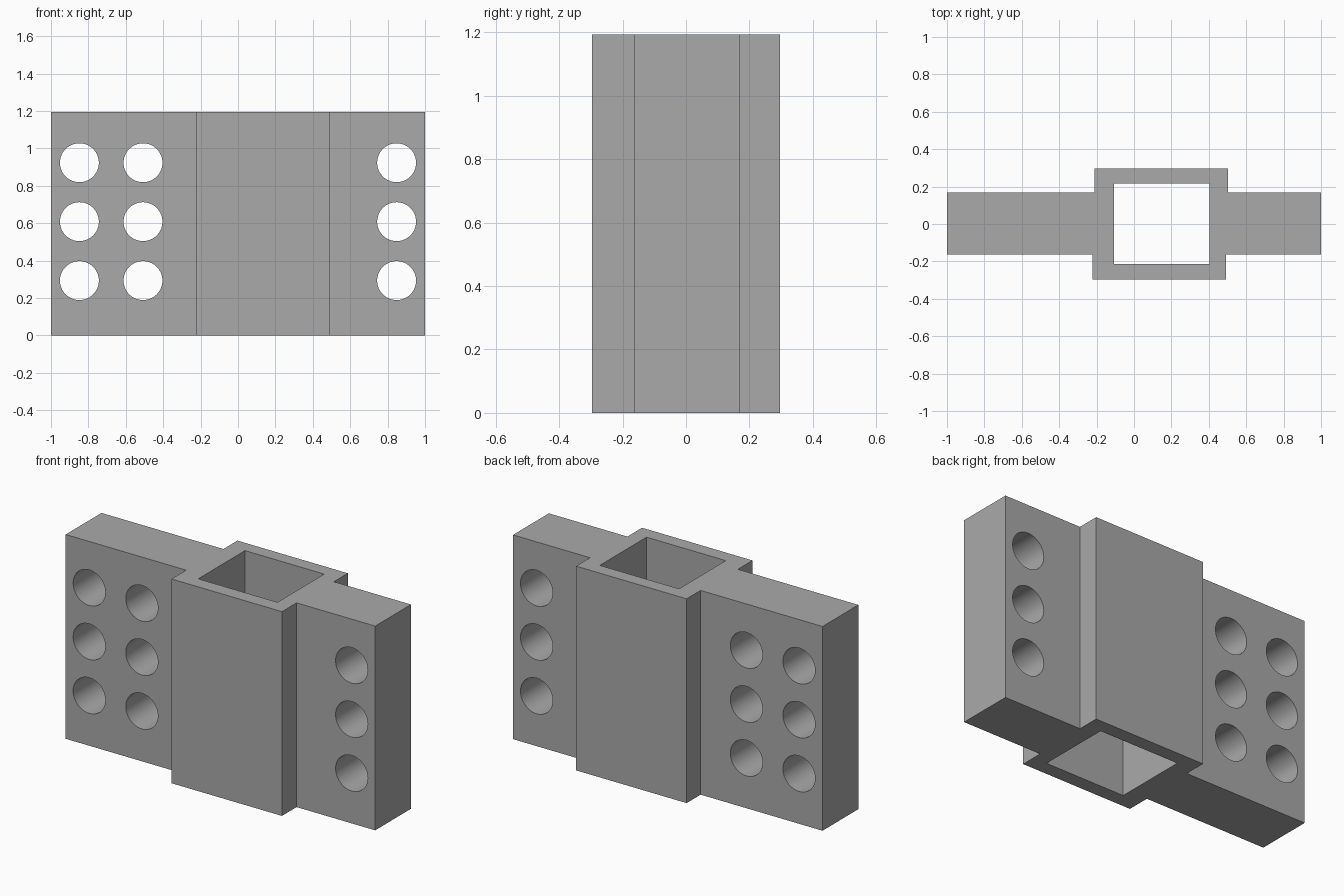
import bpy, bmesh, math

if "Cube" in bpy.data.objects:
    bpy.data.objects.remove(bpy.data.objects["Cube"])

HEIGHT = 1.193
RADIUS = 0.104

grey = bpy.data.materials.new("plain grey")
grey.diffuse_color = (0.4, 0.4, 0.4, 1)
grey.use_nodes = True
grey.node_tree.nodes["Principled BSDF"].inputs["Base Color"].default_value = grey.diffuse_color


def new_object(name, bm):
    mesh = bpy.data.meshes.new(name)
    bm.to_mesh(mesh)
    bm.free()
    mesh.materials.append(grey)
    obj = bpy.data.objects.new(name, mesh)
    bpy.context.collection.objects.link(obj)
    return obj


def extrude_profile(name, points, z0, z1):
    bm = bmesh.new()
    face = bm.faces.new([bm.verts.new((x, y, z0)) for x, y in points])
    ext = bmesh.ops.extrude_face_region(bm, geom=[face], use_keep_orig=True)
    verts = [v for v in ext["geom"] if isinstance(v, bmesh.types.BMVert)]
    bmesh.ops.translate(bm, verts=verts, vec=(0, 0, z1 - z0))
    bmesh.ops.recalc_face_normals(bm, faces=bm.faces)
    return new_object(name, bm)


# Bracket: thick central sleeve with an uneven wing on each side
bracket = extrude_profile("bracket_body", [
    (-1, -0.162), (-0.222, -0.162), (-0.222, -0.297), (0.492, -0.297),
    (0.492, -0.162), (1, -0.162), (1, 0.168), (0.502, 0.168),
    (0.502, 0.297), (-0.212, 0.297), (-0.212, 0.168), (-1, 0.168)], 0, HEIGHT)

# Cutter for the square channel through the sleeve
cutters = [extrude_profile("channel_cutter", [
    (-0.107, -0.214), (0.405, -0.214), (0.405, 0.217), (-0.107, 0.217)],
    -0.1, HEIGHT + 0.1)]

# Cutters for the bolt holes: two columns on the left wing, one on the right
for x in (-0.848, -0.508, 0.848):
    for z in (0.293, 0.608, 0.923):
        bm = bmesh.new()
        bmesh.ops.create_cone(bm, cap_ends=True, segments=64,
                              radius1=RADIUS, radius2=RADIUS, depth=1)
        cutter = new_object("bolt_hole_cutter", bm)
        cutter.rotation_euler.x = math.pi / 2
        cutter.location = (x, 0, z)
        cutters.append(cutter)

for cutter in cutters:
    cutter.hide_render = True
    cutter.hide_viewport = False
    cut = bracket.modifiers.new("cut", 'BOOLEAN')
    cut.operation = 'DIFFERENCE'
    cut.solver = 'EXACT'
    cut.object = cutter

# Apply the cuts, remove the helpers and smooth the hole walls
bpy.context.view_layer.objects.active = bracket
bracket.select_set(True)
for cut in list(bracket.modifiers):
    bpy.ops.object.modifier_apply(modifier=cut.name)
for cutter in cutters:
    bpy.data.objects.remove(cutter)
bpy.ops.object.shade_smooth_by_angle(angle=math.radians(30))
